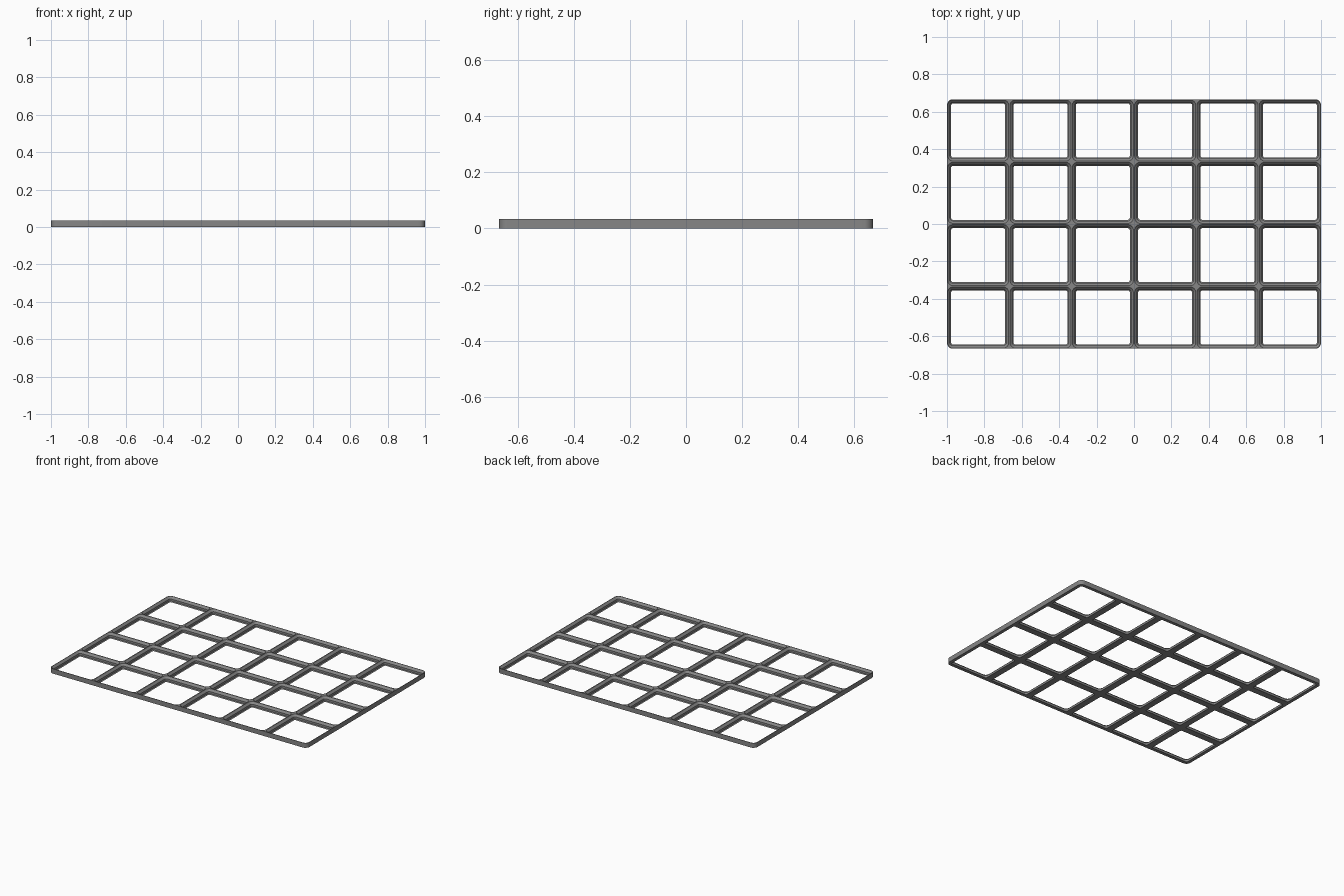
import bpy, bmesh, math

if "Cube" in bpy.data.objects:
    bpy.data.objects.remove(bpy.data.objects["Cube"])

COLS, ROWS = 6, 4
CELL = 2 / COLS
HEIGHT = 0.0335
CORNER = 0.032          # outer corner radius of the plate
SEGS = 8                # segments per rounded corner

# wall cross-section, top to bottom: (inset from the cell edge, height)
PROFILE = [(0.0034, HEIGHT), (0.0170, 0.0199), (0.0170, 0.0056), (0.0226, 0.0)]

bm = bmesh.new()


def rounded_square(cx, cy, half, radii, z):
    """Ring of vertices with one radius per corner, counter-clockwise."""
    ring = []
    for k, (sx, sy) in enumerate([(1, 1), (-1, 1), (-1, -1), (1, -1)]):
        r = radii[k]
        for s in range(SEGS + 1):
            a = math.pi / 2 * (k + s / SEGS)
            ring.append(bm.verts.new((cx + sx * (half - r) + r * math.cos(a),
                                      cy + sy * (half - r) + r * math.sin(a), z)))
    return ring


def add_cell(col, row):
    """One open cell: top land, sloped pocket wall and underside."""
    cx = (col - (COLS - 1) / 2) * CELL
    cy = (row - (ROWS - 1) / 2) * CELL
    right, left = col == COLS - 1, col == 0
    back, front = row == ROWS - 1, row == 0
    radii = [CORNER if c else 0 for c in
             (right and back, left and back, left and front, right and front)]
    rings = [rounded_square(cx, cy, CELL / 2, radii, HEIGHT)]
    for inset, z in PROFILE:
        rings.append(rounded_square(cx, cy, CELL / 2 - inset, [CORNER - inset] * 4, z))
    rings.append(rounded_square(cx, cy, CELL / 2, radii, 0))
    n = len(rings[0])
    for a, b in zip(rings, rings[1:]):
        for i in range(n):
            j = (i + 1) % n
            bm.faces.new((a[i], a[j], b[j], b[i]))


for col in range(COLS):
    for row in range(ROWS):
        add_cell(col, row)

# join the cells, then close the outer side wall
bmesh.ops.remove_doubles(bm, verts=bm.verts, dist=0.0002)
rim = [e for e in bm.edges if e.is_boundary]
bmesh.ops.bridge_loops(bm, edges=rim)
bmesh.ops.recalc_face_normals(bm, faces=bm.faces)

mesh = bpy.data.meshes.new("grid_baseplate")
bm.to_mesh(mesh)
bm.free()
plate = bpy.data.objects.new("grid_baseplate", mesh)
bpy.context.collection.objects.link(plate)

grey = bpy.data.materials.new("mid grey")
grey.diffuse_color = (0.24, 0.24, 0.24, 1)
grey.use_nodes = True
grey.node_tree.nodes["Principled BSDF"].inputs["Base Color"].default_value = grey.diffuse_color
mesh.materials.append(grey)

bpy.context.view_layer.objects.active = plate
plate.select_set(True)
bpy.ops.object.shade_smooth_by_angle(angle=math.radians(30))
